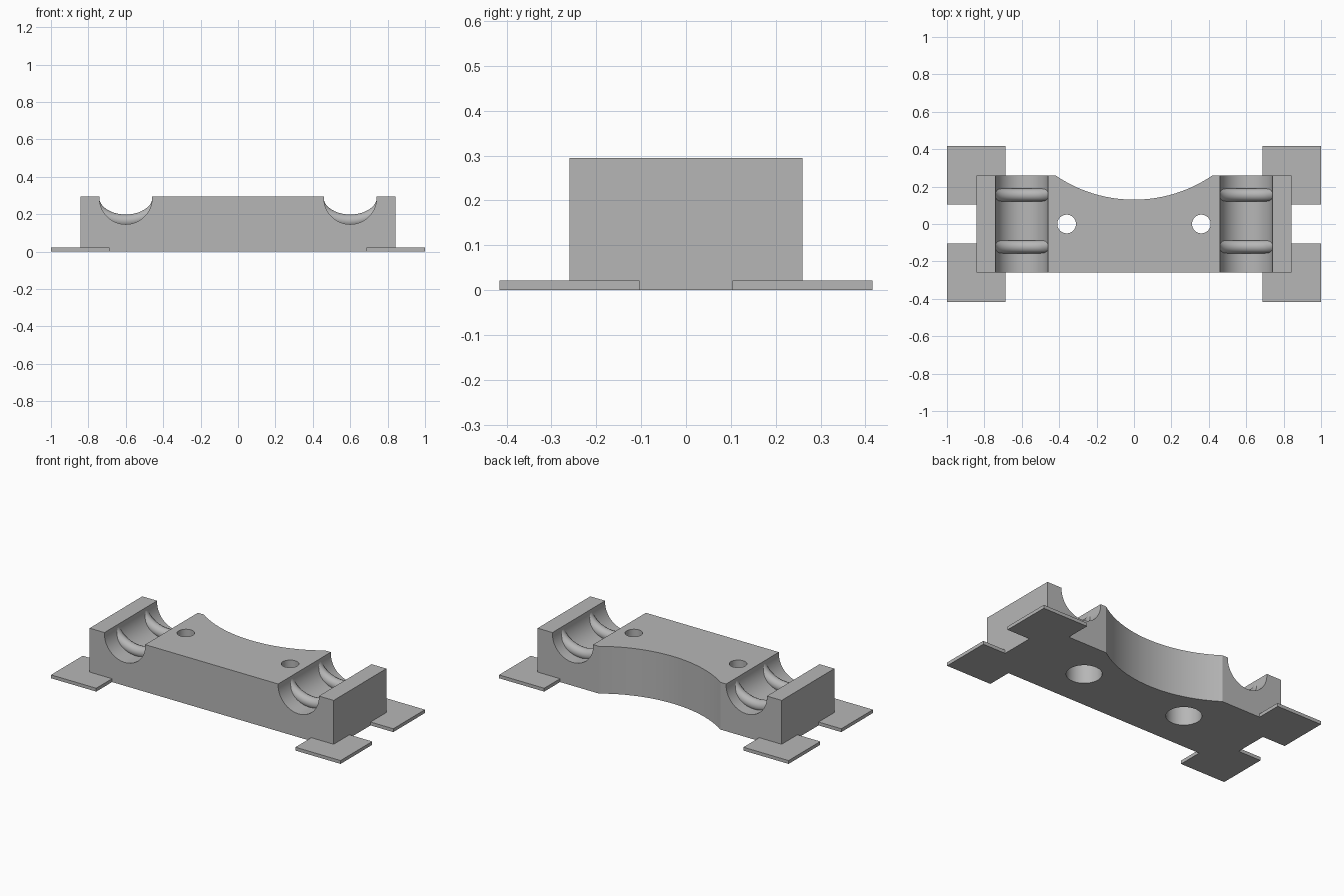
import bpy, bmesh, math
from mathutils import Matrix

cube = bpy.data.objects.get("Cube")
if cube:
    bpy.data.objects.remove(cube, do_unlink=True)

grey = bpy.data.materials.new("plain grey")
grey.use_nodes = True
colour = (0.47, 0.47, 0.47, 1)
grey.diffuse_color = colour
grey.node_tree.nodes["Principled BSDF"].inputs["Base Color"].default_value = colour

HEIGHT, HALF_LEN, HALF_DEPTH = 0.295, 0.843, 0.26
GROOVE_X, GROOVE_Z, GROOVE_R = 0.6, 0.287, 0.141


def add_object(name, data):
    ob = bpy.data.objects.new(name, data)
    bpy.context.collection.objects.link(ob)
    data.materials.append(grey)
    return ob


def from_bmesh(name, bm):
    bmesh.ops.recalc_face_normals(bm, faces=bm.faces)
    mesh = bpy.data.meshes.new(name)
    bm.to_mesh(mesh)
    bm.free()
    return add_object(name, mesh)


def activate(ob):
    bpy.ops.object.select_all(action='DESELECT')
    ob.select_set(True)
    bpy.context.view_layer.objects.active = ob


def cylinder(name, radius, depth, location, along_y=False, sides=48):
    bm = bmesh.new()
    matrix = Matrix.Translation(location)
    if along_y:
        matrix = matrix @ Matrix.Rotation(math.pi / 2, 4, 'X')
    bmesh.ops.create_cone(bm, cap_ends=True, segments=sides, radius1=radius,
                          radius2=radius, depth=depth, matrix=matrix)
    return from_bmesh(name, bm)


def cut(target, cutter):
    cutter.hide_render = True
    mod = target.modifiers.new("cut", 'BOOLEAN')
    mod.operation, mod.solver, mod.object = 'DIFFERENCE', 'EXACT', cutter
    activate(target)
    bpy.ops.object.modifier_apply(modifier=mod.name)
    bpy.data.objects.remove(cutter, do_unlink=True)


# Main block with a concave back
half_chord, sag = 0.42, 0.13
arc_r = (half_chord ** 2 + sag ** 2) / (2 * sag)
arc_y = HALF_DEPTH - sag + arc_r
span = math.asin(half_chord / arc_r)
outline = [(-HALF_LEN, HALF_DEPTH), (-HALF_LEN, -HALF_DEPTH),
           (HALF_LEN, -HALF_DEPTH), (HALF_LEN, HALF_DEPTH)]
for i in range(25):
    a = span * (1 - i / 12)
    outline.append((arc_r * math.sin(a), arc_y - arc_r * math.cos(a)))
bm = bmesh.new()
base = bm.faces.new([bm.verts.new((x, y, 0)) for x, y in outline])
top = bmesh.ops.extrude_face_region(bm, geom=[base])["geom"]
bmesh.ops.translate(bm, vec=(0, 0, HEIGHT),
                    verts=[v for v in top if isinstance(v, bmesh.types.BMVert)])
block = from_bmesh("block", bm)

# Grooves, screw holes and wide counterbores underneath
for s in (-1, 1):
    cut(block, cylinder("groove_cutter", GROOVE_R, 1, (s * GROOVE_X, 0, GROOVE_Z), True, 64))
    cut(block, cylinder("hole_cutter", 0.05, 1, (s * 0.36, 0, 0.2)))
    cut(block, cylinder("counterbore_cutter", 0.1, 0.36, (s * 0.36, 0, 0)))
activate(block)
bpy.ops.object.shade_smooth_by_angle(angle=math.radians(25))

# Rounded ribs across each groove
for s, side in ((-1, "right"), (1, "left")):
    for y, place in ((-0.122, "front"), (0.155, "back")):
        name = f"{side}_{place}_rib"
        curve = bpy.data.curves.new(name, 'CURVE')
        curve.dimensions = '3D'
        curve.bevel_depth, curve.bevel_resolution = 0.035, 5
        curve.use_fill_caps = True
        spline = curve.splines.new('POLY')
        spline.points.add(32)
        for i, p in enumerate(spline.points):
            a = math.pi * (1 + i / 32)
            p.co = (s * GROOVE_X + 0.177 * math.cos(a), y, 0.29 + 0.126 * math.sin(a), 1)
        rib = add_object(name, curve)
        activate(rib)
        bpy.ops.object.convert(target='MESH')
        bpy.ops.object.shade_smooth_by_angle(angle=math.radians(40))

# Thin square corner tabs
for sx, side in ((-1, "right"), (1, "left")):
    for sy, place in ((-1, "front"), (1, "back")):
        bm = bmesh.new()
        matrix = Matrix.Translation((sx * 0.844, sy * 0.26, 0.0105))
        bmesh.ops.create_cube(bm, size=1, matrix=matrix @ Matrix.Diagonal((0.312, 0.312, 0.021, 1)))
        from_bmesh(f"{side}_{place}_tab", bm)
